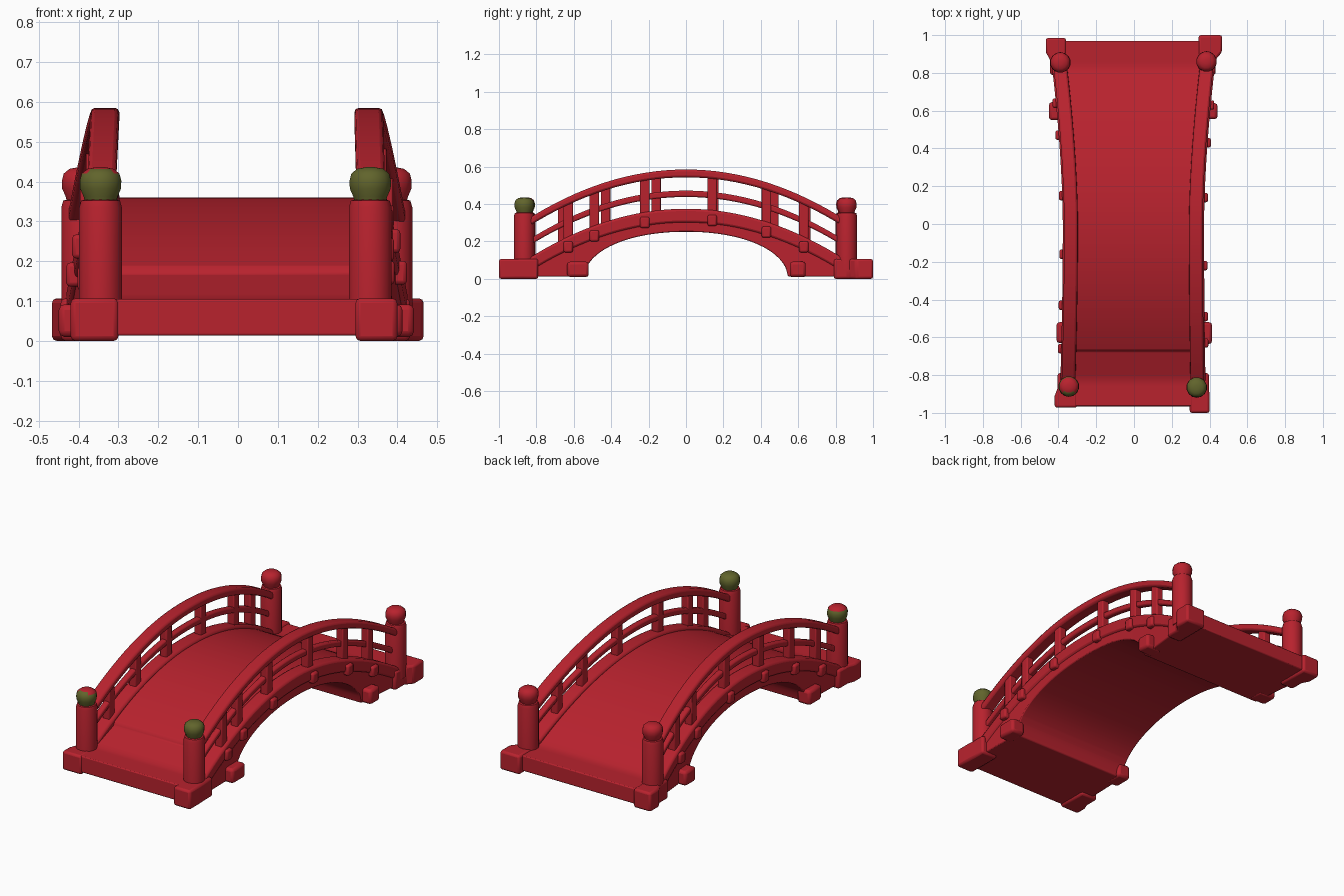
import bpy, bmesh, math

if "Cube" in bpy.data.objects:
    bpy.data.objects.remove(bpy.data.objects["Cube"])


def material(name, color):
    m = bpy.data.materials.new(name)
    m.diffuse_color = (*color, 1)
    m.use_nodes = True
    m.node_tree.nodes["Principled BSDF"].inputs["Base Color"].default_value = m.diffuse_color
    return m


RED = material("lacquer red", (0.48, 0.016, 0.027))
OLIVE = material("olive green", (0.12, 0.128, 0.025))


def center(y, side):
    """Distance of a railing from the middle: it flares towards the ends."""
    t = y / 0.86
    base = 0.334 if side < 0 else 0.328
    if y > 0:
        return base + 0.06 * abs(t) ** 1.7
    return base + (0.014 if side < 0 else 0.008) * t * t


def deck_top(y):
    if y < -0.67:
        return max(0.105, 0.105 + (y + 0.83) * 0.4)
    return max(0.1, 0.36 - 0.39 * y * y)


def deck_bottom(y):
    a = abs(y) / 0.545
    return 0.013 if a >= 1 else max(0.013, 0.252 * (1 - a ** 2.1) ** (1 / 2.1))


def finish(name, bm, bevel=0.0):
    bmesh.ops.recalc_face_normals(bm, faces=bm.faces)
    me = bpy.data.meshes.new(name)
    bm.to_mesh(me)
    bm.free()
    me.materials.append(RED)
    ob = bpy.data.objects.new(name, me)
    bpy.context.collection.objects.link(ob)
    bpy.ops.object.select_all(action='DESELECT')
    ob.select_set(True)
    bpy.context.view_layer.objects.active = ob
    bpy.ops.object.shade_smooth_by_angle(angle=math.radians(40))
    if bevel:
        b = ob.modifiers.new("bevel", 'BEVEL')
        b.width, b.segments, b.limit_method = bevel, 2, 'ANGLE'
        b.angle_limit = math.radians(40)
    return ob


def loft(name, sections, bevel=0.0):
    """Join equal-length rings of points, capping both ends."""
    bm = bmesh.new()
    rings = [[bm.verts.new(p) for p in s] for s in sections]
    n = len(rings[0])
    for a, b in zip(rings, rings[1:]):
        for i in range(n):
            j = (i + 1) % n
            bm.faces.new((a[i], a[j], b[j], b[i]))
    bm.faces.new(rings[0])
    bm.faces.new(rings[-1])
    return finish(name, bm, bevel)


def prism(name, outline, z0, z1, bevel):
    return loft(name, [[(x, y, z) for x, y in outline] for z in (z0, z1)], bevel)


def box(name, x0, x1, y0, y1, z0, z1, bevel=0.01):
    return prism(name, [(x0, y0), (x1, y0), (x1, y1), (x0, y1)], z0, z1, bevel)


def lathe(name, x, y, profile, sides):
    tau = math.tau / sides
    return loft(name, [[(x + r * math.cos((i + .5) * tau), y + r * math.sin((i + .5) * tau), z)
                        for i in range(sides)] for r, z in profile])


def rail(name, side, reach, height, width, thick, bevel, shift=0.0):
    """Arched bar that follows the edge of the bridge."""
    secs = []
    for i in range(33):
        y = -reach + 2 * reach * i / 32
        x, z = side * (center(y, side) + shift), height(y)
        w, h = width / 2, thick / 2
        secs.append([(x - w, y, z - h), (x + w, y, z - h), (x + w, y, z + h), (x - w, y, z + h)])
    return loft(name, secs, bevel)


# Arched deck with flat ends
ys = sorted([-0.965 + 1.935 * i / 70 for i in range(71)]
            + [s * v for s in (-1, 1) for v in (0.5, 0.52, 0.535, 0.545)] + [-0.675, -0.665])
secs = []
for y in ys:
    xl, xr = -center(y, -1) - 0.034, center(y, 1) + 0.034
    t, b = deck_top(y), deck_bottom(y)
    secs.append([(xl, y, b), (xr, y, b), (xr, y, t), (xl, y, t)])
loft("arched_deck", secs, 0.012)

# Railings on each side
baluster_y = {1: (-0.63, -0.49, -0.22, 0.14, 0.43, 0.63),
              -1: (-0.66, -0.43, -0.16, 0.15, 0.47, 0.64)}
for side, word in ((-1, "left"), (1, "right")):
    rail(word + "_curb", side, 0.86, lambda y: 0.338 - 0.375 * y * y, 0.08, 0.074, 0.012, 0.003)
    rail(word + "_middle_rail", side, 0.86, lambda y: 0.455 - 0.37 * y * y, 0.034, 0.034, 0.008)
    rail(word + "_top_rail", side, 0.86, lambda y: 0.564 - 0.37 * y * y, 0.072, 0.042, 0.011)
    for y in baluster_y[side]:
        c = side * (center(y, side) + 0.004)
        zt = 0.36 - 0.375 * y * y
        box(word + "_baluster", c - 0.022, c + 0.022, y - 0.025, y + 0.025,
            zt - 0.02, 0.56 - 0.37 * y * y, 0.006)
        # joist end under the baluster
        e = c + side * 0.057
        box(word + "_joist_end", min(c, e), max(c, e), y - 0.025, y + 0.025,
            zt - 0.07, zt - 0.01, 0.01)

# Beam ends sticking out at the feet of the arch
for name, x0, x1, y0, y1 in (("front_left", -0.41, -0.33, -0.63, -0.52),
                             ("front_right", 0.33, 0.413, -0.635, -0.52),
                             ("back_left", -0.45, -0.34, 0.55, 0.645),
                             ("back_right", 0.34, 0.442, 0.555, 0.64)):
    box(name + "_foot_beam_end", x0, x1, y0, y1, 0.01, 0.092, 0.015)

# Corner posts: name, x, y, inner x, outer x, outer x towards the middle, end y
corners = [("front_left", -0.345, -0.86, -0.3, -0.42, -0.405, -0.972),
           ("front_right", 0.332, -0.865, 0.295, 0.4, 0.397, -1.0),
           ("back_left", -0.39, 0.855, -0.36, -0.467, -0.445, 0.985),
           ("back_right", 0.384, 0.86, 0.342, 0.466, 0.432, 1.0)]
for name, x, y, xi, xo, xm, ye in corners:
    s = 1 if y > 0 else -1
    prism(name + "_base_block", [(xi, ye), (xo, ye), (xo, s * 0.91), (xm, s * 0.87),
                                 (xm, s * 0.79), (xi, s * 0.79)], 0.0, 0.107, 0.012)
    lathe(name + "_post", x, y, [(0.055, 0.05), (0.055, 0.335), (0.05, 0.352), (0.036, 0.356)], 14)
    cap = lathe(name + "_finial", x, y,
                [(0.04, 0.345), (0.044, 0.362), (0.053, 0.382), (0.054, 0.402),
                 (0.049, 0.42), (0.034, 0.432), (0.012, 0.436)], 12)
    # green caps at the front; the left one has a red crown
    cap.data.materials.append(OLIVE)
    for p in cap.data.polygons:
        red_crown = name == "front_left" and p.normal.z > 0.3 and p.normal.y > -0.35
        if name.startswith("front") and not red_crown:
            p.material_index = 1
